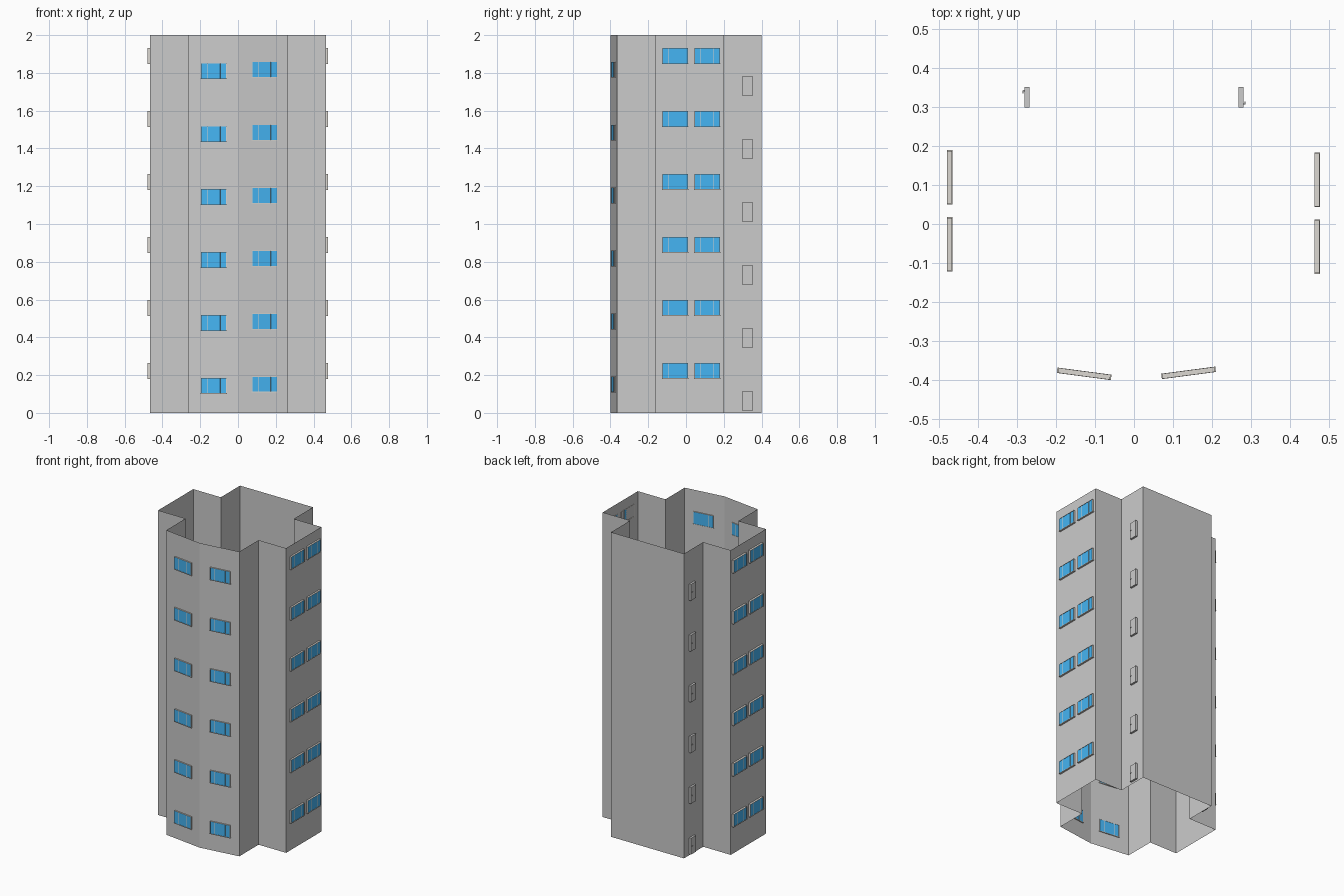
import bpy, bmesh, math
from mathutils import Matrix, Vector

if "Cube" in bpy.data.objects:
    bpy.data.objects.remove(bpy.data.objects["Cube"])

FLOORS, STEP = 6, 1 / 3

blue = bpy.data.materials.new("window_blue")
blue.diffuse_color = (0.06, 0.46, 0.9, 1)
blue.use_nodes = True
blue.node_tree.nodes["Principled BSDF"].inputs["Base Color"].default_value = blue.diffuse_color
frame_grey = bpy.data.materials.new("frame_grey")
frame_grey.diffuse_color = (0.72, 0.69, 0.65, 1)
frame_grey.use_nodes = True
frame_grey.node_tree.nodes["Principled BSDF"].inputs["Base Color"].default_value = frame_grey.diffuse_color


def box(bm, size, loc, mat=0):
    m = Matrix.Translation(loc) @ Matrix.Diagonal((*size, 1))
    verts = bmesh.ops.create_cube(bm, size=1, matrix=m)["verts"]
    for f in {f for v in verts for f in v.link_faces}:
        f.material_index = mat


def finish(bm, name, mats=()):
    me = bpy.data.meshes.new(name)
    bm.to_mesh(me)
    bm.free()
    for m in mats:
        me.materials.append(m)
    return me


def place(name, me, loc=(0, 0, 0), turn=0):
    ob = bpy.data.objects.new(name, me)
    ob.location = loc
    ob.rotation_euler.z = turn
    bpy.context.collection.objects.link(ob)
    return ob


# Walls: open tube over a cross-shaped plan with a slightly pointed front
half = [(0.265, -0.365), (0.265, -0.165), (0.465, -0.165),
        (0.465, 0.2), (0.265, 0.2), (0.265, 0.4)]
plan = [(0, -0.4)] + half + [(-x, y) for x, y in reversed(half)]
bm = bmesh.new()
low = [bm.verts.new((x, y, 0)) for x, y in plan]
high = [bm.verts.new((x, y, 2)) for x, y in plan]
for i in range(len(plan)):
    j = (i + 1) % len(plan)
    bm.faces.new((low[i], low[j], high[j], high[i]))
place("tower_walls", finish(bm, "tower_walls"))

# Window: faces -y, sill bottom at z = 0
W, H, D = 0.135, 0.084, 0.013
bm = bmesh.new()
box(bm, (0.140, D + 0.001, 0.004), (0, 0, 0.002))           # sill
box(bm, (W, D, 0.002), (0, 0, H - 0.001))                   # head
for x in (-W / 2 + 0.001, -0.034, 0.034, W / 2 - 0.001):    # jambs, mullions
    box(bm, (0.002, D, H - 0.004), (x, 0, H / 2 + 0.001))
for x, w in ((-0.0502, 0.0305), (0, 0.066), (0.0502, 0.0305)):
    box(bm, (w, D - 0.003, H - 0.006), (x, 0, H / 2 + 0.001), 1)
window = finish(bm, "window", (frame_grey, blue))

# Door: leaf with a small handle, faces -y
bm = bmesh.new()
box(bm, (0.053, D, 0.107), (0, 0, 0.0535))
box(bm, (0.008, 0.003, 0.003), (-0.014, -0.0095, 0.053))
box(bm, (0.003, 0.004, 0.003), (-0.017, -0.0075, 0.053))
door = finish(bm, "door")

# Repeat the openings on every floor
slant = math.atan2(0.035, 0.265)
Q = math.pi / 2
openings = [
    ("front_window_left", window, (-0.128, -0.3845, 0.10), -slant),
    ("front_window_right", window, (0.14, -0.382, 0.108), slant),
    ("right_window_front", window, (0.47, -0.058, 0.18), Q),
    ("right_window_back", window, (0.47, 0.113, 0.18), Q),
    ("left_window_front", window, (-0.473, -0.052, 0.18), -Q),
    ("left_window_back", window, (-0.473, 0.12, 0.18), -Q),
    ("right_door", door, (0.275, 0.325, 0.01), Q),
    ("left_door", door, (-0.275, 0.325, 0.01), -Q),
]
for floor in range(FLOORS):
    for name, me, loc, turn in openings:
        place(f"{name}_{floor + 1}", me, Vector(loc) + Vector((0, 0, floor * STEP)), turn)
